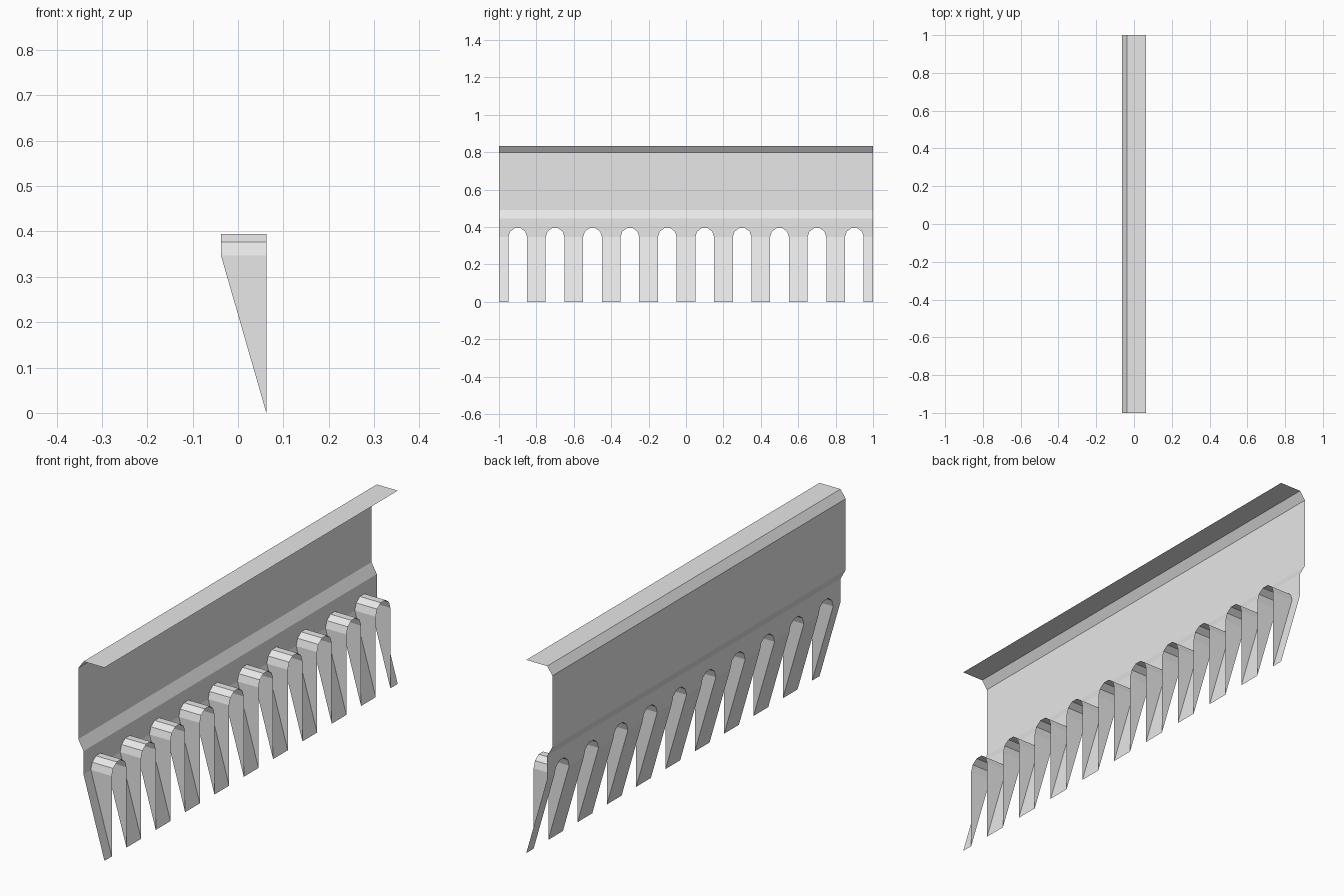
import bpy, bmesh, math

if "Cube" in bpy.data.objects:
    bpy.data.objects.remove(bpy.data.objects["Cube"], do_unlink=True)

BACK, WALL, FRONT = -0.0625, -0.0375, 0.0625     # x of upper panel, lower band, flange edge
TOP, CHAMFER, STEP_TOP, STEP_LOW, SPRING = 0.834, 0.799, 0.492, 0.447, 0.347
BAYS, PITCH, RADIUS, SEGMENTS = 10, 0.2, 0.05, 5

grey = bpy.data.materials.new("light grey")
grey.use_nodes = True
colour = (0.8, 0.8, 0.8, 1)
grey.diffuse_color = colour
grey.node_tree.nodes["Principled BSDF"].inputs["Base Color"].default_value = colour


def make_sheet(name, polygons):
    """Thin sheet object from a list of polygons, with shared corners merged."""
    bm = bmesh.new()
    for points in polygons:
        bm.faces.new([bm.verts.new(p) for p in points])
    bmesh.ops.remove_doubles(bm, verts=bm.verts, dist=1e-5)
    mesh = bpy.data.meshes.new(name)
    bm.to_mesh(mesh)
    bm.free()
    mesh.materials.append(grey)
    obj = bpy.data.objects.new(name, mesh)
    bpy.context.collection.objects.link(obj)
    return obj


def arch(centre):
    """Arch outline (y, z) from the low-y spring to the high-y spring."""
    angles = [math.pi * (1 - i / SEGMENTS) for i in range(SEGMENTS + 1)]
    return [(centre + RADIUS * math.cos(a), SPRING + RADIUS * math.sin(a)) for a in angles]


# Folded upper panel: top flange, chamfer, back wall and step
profile = [(FRONT, TOP), (WALL, TOP), (BACK, CHAMFER), (BACK, STEP_TOP), (WALL, STEP_LOW)]
make_sheet("folded_panel", [
    [(x0, -1, z0), (x0, 1, z0), (x1, 1, z1), (x1, -1, z1)]
    for (x0, z0), (x1, z1) in zip(profile, profile[1:])])

# Per bay: wall above the arch, sloping half legs on both sides, arched sleeve
band, legs, sleeves = [], [], []
for bay in range(BAYS):
    y = -1 + PITCH * (bay + 0.5)
    low, high = y - PITCH / 2, y + PITCH / 2
    curve = arch(y)
    outline = [(low, STEP_LOW), (low, SPRING)] + curve + [(high, SPRING), (high, STEP_LOW)]
    band.append([(WALL, py, pz) for py, pz in outline])

    for y0, y1 in ((low, y - RADIUS), (y + RADIUS, high)):
        legs.append([(WALL, y0, SPRING), (FRONT, y0, 0), (FRONT, y1, 0), (WALL, y1, SPRING)])

    for (y0, z0), (y1, z1) in zip(curve, curve[1:]):
        sleeves.append([(WALL, y0, z0), (FRONT, y0, z0), (FRONT, y1, z1), (WALL, y1, z1)])
    for side in (y - RADIUS, y + RADIUS):
        sleeves.append([(WALL, side, SPRING), (FRONT, side, 0), (FRONT, side, SPRING)])

make_sheet("arched_band", band)
make_sheet("sloping_legs", legs)
make_sheet("arch_sleeves", sleeves)
